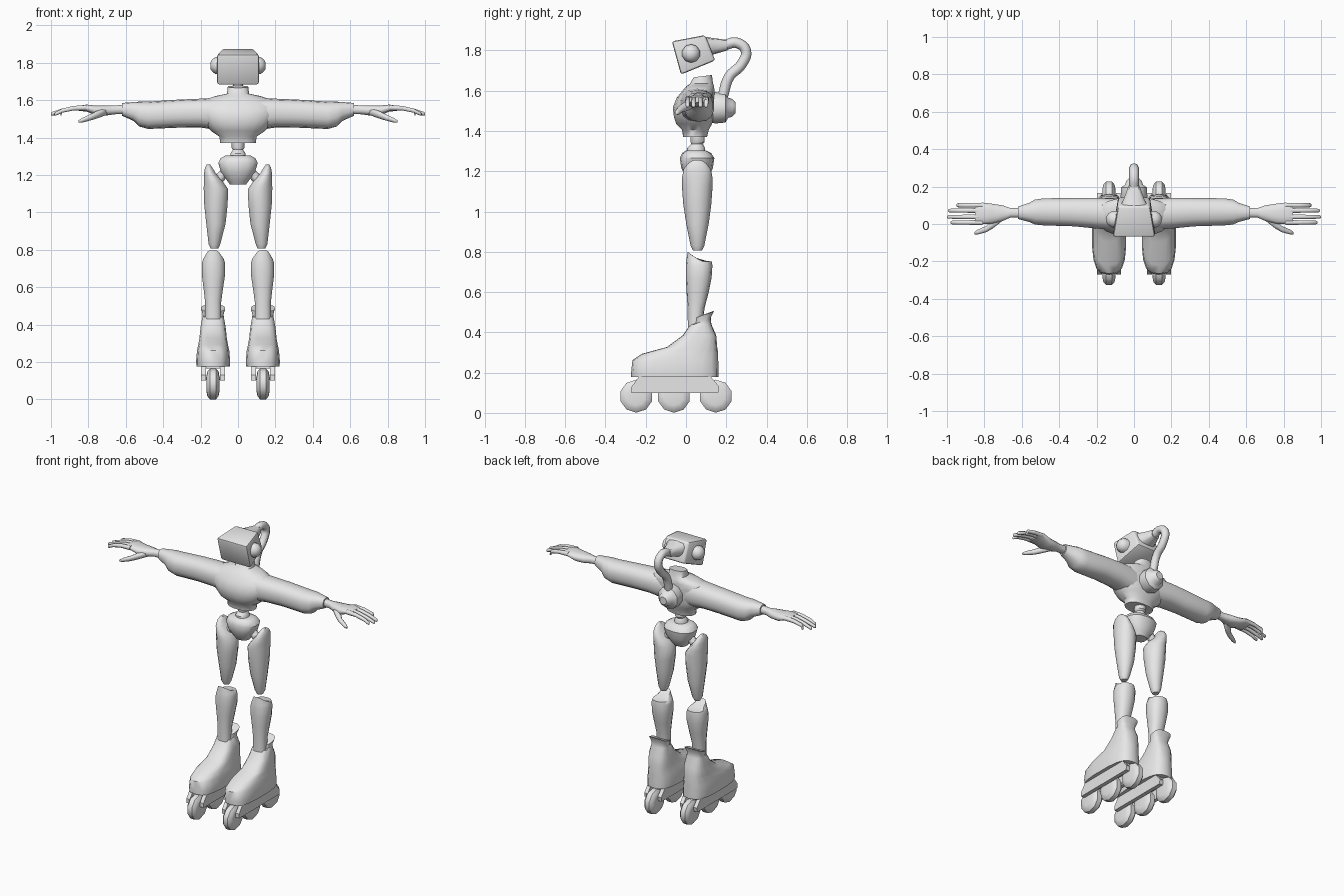
import bpy, bmesh, math
from mathutils import Vector

grey = bpy.data.materials.new("light grey")
grey.diffuse_color = (0.8, 0.8, 0.8, 1)


def finish(name, bm, angle=40):
    bmesh.ops.recalc_face_normals(bm, faces=bm.faces)
    mesh = bpy.data.meshes.new(name)
    bm.to_mesh(mesh)
    bm.free()
    mesh.materials.append(grey)
    ob = bpy.data.objects.new(name, mesh)
    bpy.context.collection.objects.link(ob)
    bpy.ops.object.select_all(action='DESELECT')
    ob.select_set(True)
    bpy.context.view_layer.objects.active = ob
    bpy.ops.object.shade_smooth_by_angle(angle=math.radians(angle))
    return ob


def loft(name, axis, rings, sides=12, power=2.0, flip=1, angle=40):
    """Ring: (t along axis, u centre, v centre, u radius, v radius, optional tilt along v)."""
    bm = bmesh.new()
    loops = []
    for r in rings:
        t, u, v, ru, rv = r[:5]
        tilt = r[5] if len(r) > 5 else 0
        loop = []
        for i in range(sides):
            a = 2 * math.pi * (i + 0.5) / sides
            c, s = math.cos(a), math.sin(a)
            pu = u + ru * math.copysign(abs(c) ** (2 / power), c)
            pv = v + rv * math.copysign(abs(s) ** (2 / power), s)
            pt = t + tilt * s
            x, y, z = {'x': (pt, pu, pv), 'y': (pu, pt, pv), 'z': (pu, pv, pt)}[axis]
            loop.append(bm.verts.new((x * flip, y, z)))
        loops.append(loop)
    for a, b in zip(loops, loops[1:]):
        for i in range(sides):
            j = (i + 1) % sides
            bm.faces.new((a[i], a[j], b[j], b[i]))
    bm.faces.new(loops[0])
    bm.faces.new(loops[-1])
    return finish(name, bm, angle)


def prism(name, profile, x0, x1, flip=1):
    """Extrude a (y, z) profile across x."""
    bm = bmesh.new()
    face = bm.faces.new([bm.verts.new((x0 * flip, y, z)) for y, z in profile])
    new = bmesh.ops.extrude_face_region(bm, geom=[face])['geom']
    bmesh.ops.translate(bm, vec=((x1 - x0) * flip, 0, 0),
                        verts=[g for g in new if isinstance(g, bmesh.types.BMVert)])
    return finish(name, bm, 30)


def tube(name, points, radius, res=2):
    cu = bpy.data.curves.new(name, 'CURVE')
    cu.dimensions = '3D'
    cu.bevel_depth, cu.bevel_resolution, cu.resolution_u = radius, res, 5
    cu.use_fill_caps = True
    sp = cu.splines.new('BEZIER')
    sp.bezier_points.add(len(points) - 1)
    for bp, p in zip(sp.bezier_points, points):
        bp.co = p
        bp.handle_left_type = bp.handle_right_type = 'AUTO'
    cu.materials.append(grey)
    ob = bpy.data.objects.new(name, cu)
    bpy.context.collection.objects.link(ob)


# Head: tilted box that narrows to the back, with softened edges
bm = bmesh.new()
corners = [(-.07, 1.845, .113), (.095, 1.876, .085), (.145, 1.75, .085), (-.025, 1.68, .113)]
left = [bm.verts.new((-w, y, z)) for y, z, w in corners]
right = [bm.verts.new((w, y, z)) for y, z, w in corners]
bm.faces.new(left)
bm.faces.new(right)
for i in range(4):
    j = (i + 1) % 4
    bm.faces.new((left[i], left[j], right[j], right[i]))
bmesh.ops.recalc_face_normals(bm, faces=bm.faces)
bmesh.ops.bevel(bm, geom=bm.edges[:], offset=.012, segments=2, profile=.5, affect='EDGES')
finish("head", bm)

# Hose fitting, hose and back unit
loft("hose_fitting", 'y', [(.09, 0, 1.817, .08, .052), (.13, 0, 1.82, .058, .042),
                           (.205, 0, 1.826, .03, .026)], 10, 3)
tube("hose", [(0, .195, 1.828), (0, .25, 1.838), (0, .297, 1.80), (0, .275, 1.73),
              (0, .215, 1.67), (0, .182, 1.57)], .026)
loft("back_unit", 'y', [(.10, 0, 1.515, .06, .065), (.145, 0, 1.515, .075, .078),
                        (.195, 0, 1.515, .073, .073), (.21, 0, 1.515, .05, .05),
                        (.23, 0, 1.515, .044, .044), (.246, 0, 1.515, .026, .026)], 10)

# Torso with neck collar
loft("torso", 'z', [
    (1.37, 0, .045, .097, .06), (1.405, 0, .047, .10, .067), (1.435, 0, .04, .145, .09),
    (1.47, 0, .039, .175, .10), (1.515, 0, .037, .20, .104), (1.565, 0, .047, .21, .094),
    (1.60, 0, .062, .19, .08), (1.622, 0, .07, .12, .07), (1.635, 0, .077, .06, .058),
    (1.672, 0, .083, .055, .046, .006)], 20, 2.3, angle=50)

# Waist joint and pelvis
loft("waist_joint", 'z', [(1.29, 0, .05, .042, .046), (1.315, 0, .05, .042, .046),
                          (1.335, 0, .055, .028, .03), (1.345, 0, .058, .036, .036),
                          (1.38, 0, .058, .036, .036)], 12)
loft("pelvis", 'z', [(1.15, 0, .055, .045, .04), (1.175, 0, .055, .063, .058),
                     (1.215, 0, .055, .093, .078), (1.265, 0, .055, .108, .086),
                     (1.29, 0, .053, .095, .072), (1.303, 0, .05, .07, .05)], 14, 2.4)

for side, f in (("right", 1), ("left", -1)):
    # Ear dome
    loft(side + "_ear", 'x', [(.08, .025, 1.785, .046, .046), (.118, .025, 1.785, .046, .046),
                              (.137, .025, 1.785, .034, .034),
                              (.148, .025, 1.785, .016, .016)], 10, flip=f)

    # Sleeve and wrist
    loft(side + "_sleeve", 'x', [
        (.08, .05, 1.525, .085, .09), (.20, .058, 1.531, .084, .077),
        (.32, .063, 1.528, .077, .075), (.48, .065, 1.519, .074, .073),
        (.53, .064, 1.526, .068, .066), (.56, .062, 1.54, .052, .05),
        (.62, .06, 1.551, .034, .034)], 14, 2.4, flip=f, angle=50)
    loft(side + "_wrist", 'x', [(.60, .06, 1.551, .026, .026), (.66, .06, 1.548, .026, .024),
                                (.70, .058, 1.545, .042, .027), (.76, .055, 1.545, .055, .027),
                                (.81, .057, 1.558, .059, .019), (.85, .057, 1.556, .054, .014)],
         12, 2.4, flip=f, angle=60)

    # Four fingers and a thumb
    for i, (y, tip) in enumerate([(.10, .95), (.072, .995), (.038, 1.0), (.008, .98)]):
        loft(f"{side}_finger_{i + 1}", 'x', [
            (.81, y, 1.56, .014, .015), (.88, y, 1.557, .013, .013),
            (.94, y, 1.544, .012, .012), (tip - .005, y, 1.527, .010, .011),
            (tip, y, 1.525, .005, .006)], 8, flip=f, angle=60)
    loft(side + "_thumb", 'x', [
        (.70, .04, 1.54, .022, .02), (.755, .0, 1.522, .026, .022), (.79, -.027, 1.508, .018, .018),
        (.835, -.043, 1.492, .014, .013), (.853, -.049, 1.486, .007, .007)],
        8, flip=f, angle=60)

    # Hip joint
    tube(side + "_hip_joint", [(.05 * f, .055, 1.235), (.12 * f, .055, 1.16)], .026, 2)

    # Thigh: slanted at the inner top, tapering to the knee
    loft(side + "_thigh", 'z', [
        (.806, .126, .057, .02, .022), (.83, .126, .057, .032, .034), (.94, .118, .057, .053, .056),
        (1.04, .118, .056, .064, .07), (1.125, .118, .056, .067, .076),
        (1.165, .132, .056, .052, .076), (1.21, .15, .056, .032, .068),
        (1.24, .157, .056, .02, .045), (1.256, .158, .056, .009, .02)], 14, flip=f, angle=50)

    # Shin: upright at the front, raised kneecap
    loft(side + "_shin", 'z', [
        (.43, .133, .045, .044, .036), (.52, .133, .05, .044, .042), (.60, .132, .058, .054, .055),
        (.67, .131, .063, .064, .064), (.73, .131, .065, .063, .066), (.752, .131, .065, .056, .064),
        (.776, .133, .04, .036, .032, -.024)], 14, 2.3, flip=f)

    # Boot
    loft(side + "_boot", 'z', [
        (.177, .133, -.055, .09, .217), (.205, .133, -.055, .092, .217),
        (.262, .133, -.053, .087, .213), (.293, .133, -.03, .08, .19),
        (.327, .133, .03, .074, .125), (.385, .133, .067, .068, .083),
        (.44, .133, .074, .058, .052), (.455, .133, .083, .056, .04, .018),
        (.488, .133, .093, .065, .047, .02)], 18, 3, flip=f)

    # Skate frame: two rails and a deck
    rail = [(-.27, .10), (.16, .10), (.165, .13), (.125, .178), (-.235, .178), (-.27, .13)]
    prism(side + "_outer_rail", rail, .172, .198, f)
    prism(side + "_inner_rail", rail, .07, .096, f)
    prism(side + "_frame_deck", [(-.235, .165), (.125, .165), (.125, .18), (-.235, .18)],
          .09, .178, f)

    # Wheels with rounded treads
    for i, y in enumerate((-.247, -.06, .148)):
        loft(f"{side}_wheel_{i + 1}", 'x', [
            (.134 + dx, y, .083, r, r)
            for dx, r in ((-.034, .045), (-.03, .066), (-.016, .082),
                          (.016, .082), (.03, .066), (.034, .045))], 10, flip=f)
        tube(f"{side}_axle_{i + 1}", [(.08 * f, y, .112), (.188 * f, y, .112)], .01, 1)
